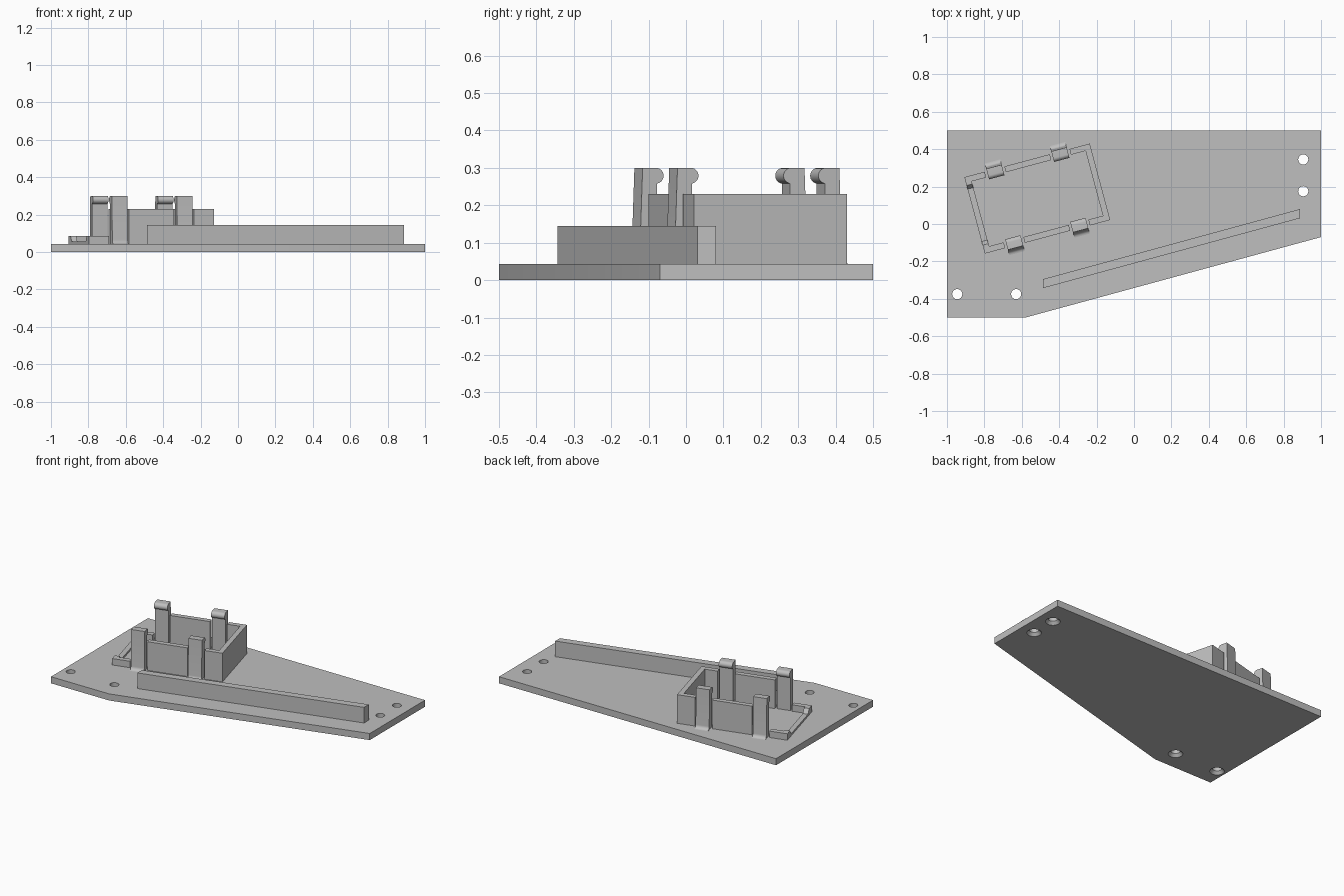
import bpy, bmesh
from math import radians, sin, cos, pi
from mathutils import Matrix, Vector

if "Cube" in bpy.data.objects:
    bpy.data.objects.remove(bpy.data.objects["Cube"])

grey = bpy.data.materials.new("light grey")
grey.use_nodes = True
colour = (0.52, 0.52, 0.52, 1)
grey.diffuse_color = colour
grey.node_tree.nodes["Principled BSDF"].inputs["Base Color"].default_value = colour

PLATE = 0.043          # top of the base plate
SINK = 0.03            # parts reach slightly into the plate
FRAME = Matrix.Translation((-0.517, 0.136, 0)) @ Matrix.Rotation(radians(15), 4, "Z")


def prism(name, profile, lo, hi, axis="Z", matrix=Matrix()):
    """Extrude a profile from lo to hi along an axis (X: profile is y,z; Z: profile is x,y)."""
    place = {"X": lambda p, d: (d, p[0], p[1]), "Z": lambda p, d: (p[0], p[1], d)}[axis]
    bm = bmesh.new()
    face = bm.faces.new([bm.verts.new(place(p, lo)) for p in profile])
    new = bmesh.ops.extrude_face_region(bm, geom=[face])["geom"]
    bmesh.ops.translate(bm, vec=Vector(place((0, 0), hi - lo)),
                        verts=[g for g in new if isinstance(g, bmesh.types.BMVert)])
    bmesh.ops.transform(bm, matrix=matrix, verts=bm.verts)
    bmesh.ops.recalc_face_normals(bm, faces=bm.faces)
    return finish(name, bm)


def finish(name, bm):
    mesh = bpy.data.meshes.new(name)
    bm.to_mesh(mesh)
    bm.free()
    mesh.materials.append(grey)
    ob = bpy.data.objects.new(name, mesh)
    bpy.context.collection.objects.link(ob)
    return ob


def select(ob):
    bpy.ops.object.select_all(action="DESELECT")
    ob.select_set(True)
    bpy.context.view_layer.objects.active = ob


def arc(cx, cy, r, start, end, steps):
    angles = [radians(start + (end - start) * i / steps) for i in range(steps + 1)]
    return [(cx + r * cos(a), cy + r * sin(a)) for a in angles]


# Base plate with four countersunk screw holes
plate = prism("base_plate", [(-1, 0.5), (1, 0.5), (1, -0.07), (-0.58, -0.5), (-1, -0.5)], 0, PLATE)
bm = bmesh.new()
for x, y in [(-0.945, -0.375), (-0.63, -0.375), (0.905, 0.345), (0.905, 0.175)]:
    # rings of the countersink, from below the plate to above it
    rings = [[bm.verts.new((px, py, z)) for px, py in arc(x, y, r, 0, 348.75, 31)]
             for r, z in [(0.043, -0.02), (0.043, 0), (0.027, 0.018), (0.027, 0.08)]]
    for a, b in zip(rings, rings[1:]):
        for i in range(32):
            j = (i + 1) % 32
            bm.faces.new((a[i], a[j], b[j], b[i]))
    bm.faces.new(rings[0][::-1])
    bm.faces.new(rings[-1])
bmesh.ops.recalc_face_normals(bm, faces=bm.faces)
cutter = finish("hole_cutter", bm)
cutter.hide_render = True
cut = plate.modifiers.new("holes", "BOOLEAN")
cut.operation, cut.solver, cut.object = "DIFFERENCE", "EXACT", cutter
select(plate)
bpy.ops.object.modifier_apply(modifier=cut.name)
bpy.data.objects.remove(cutter)
bpy.ops.object.shade_smooth_by_angle(angle=radians(30))

# Long slanted bar beside the angled plate edge
prism("guide_bar", [(-0.487, -0.343), (0.888, 0.031), (0.888, 0.08), (-0.487, -0.295)], SINK, 0.145)

# Tilted holder: half length, half width, wall thickness, heights
L, W, T = 0.347, 0.2115, 0.032
HIGH, LOW = 0.23, 0.085
CLIP, HALF, GAP = 0.18, 0.0425, 0.012


def box(name, x0, x1, y0, y1, top):
    return prism(name, [(x0, y0), (x1, y0), (x1, y1), (x0, y1)], SINK, top, matrix=FRAME)


box("holder_end_wall", L - T, L, -W, W, HIGH)

# Low end wall with a shallow bevelled notch
prism("holder_low_wall", [(-W, SINK), (W, SINK), (W, LOW), (0.165, LOW), (0.145, 0.056),
                          (-0.145, 0.056), (-0.165, LOW), (-W, LOW)], -L, T - L, "X", FRAME)

# Clip profile: upright inner face, rounded hook, leaning back, flared foot
clip = ([(0.184, SINK), (0.184, 0.258)]
        + arc(0.187, 0.279, 0.021, 265, 90, 14)
        + [(0.224, 0.3)]
        + arc(0.254, PLATE + 0.022, 0.022, 180, 270, 6)
        + [(0.254, SINK)])

edge = HALF + GAP
for side, s in (("front", -1), ("back", 1)):
    # Side wall pieces between the clips
    y0, y1 = sorted((s * W, s * (W - T)))
    box(side + "_wall_low", -L, -CLIP - edge, y0, y1, LOW)
    box(side + "_wall_middle", edge - CLIP, CLIP - edge, y0, y1, HIGH)
    box(side + "_wall_corner", CLIP + edge, L, y0, y1, HIGH)
    for end, u in (("right", -CLIP), ("left", CLIP)):
        ob = prism(f"{side}_{end}_clip", [(s * v, z) for v, z in clip], u - HALF, u + HALF, "X", FRAME)
        select(ob)
        bpy.ops.object.shade_smooth_by_angle(angle=radians(30))
